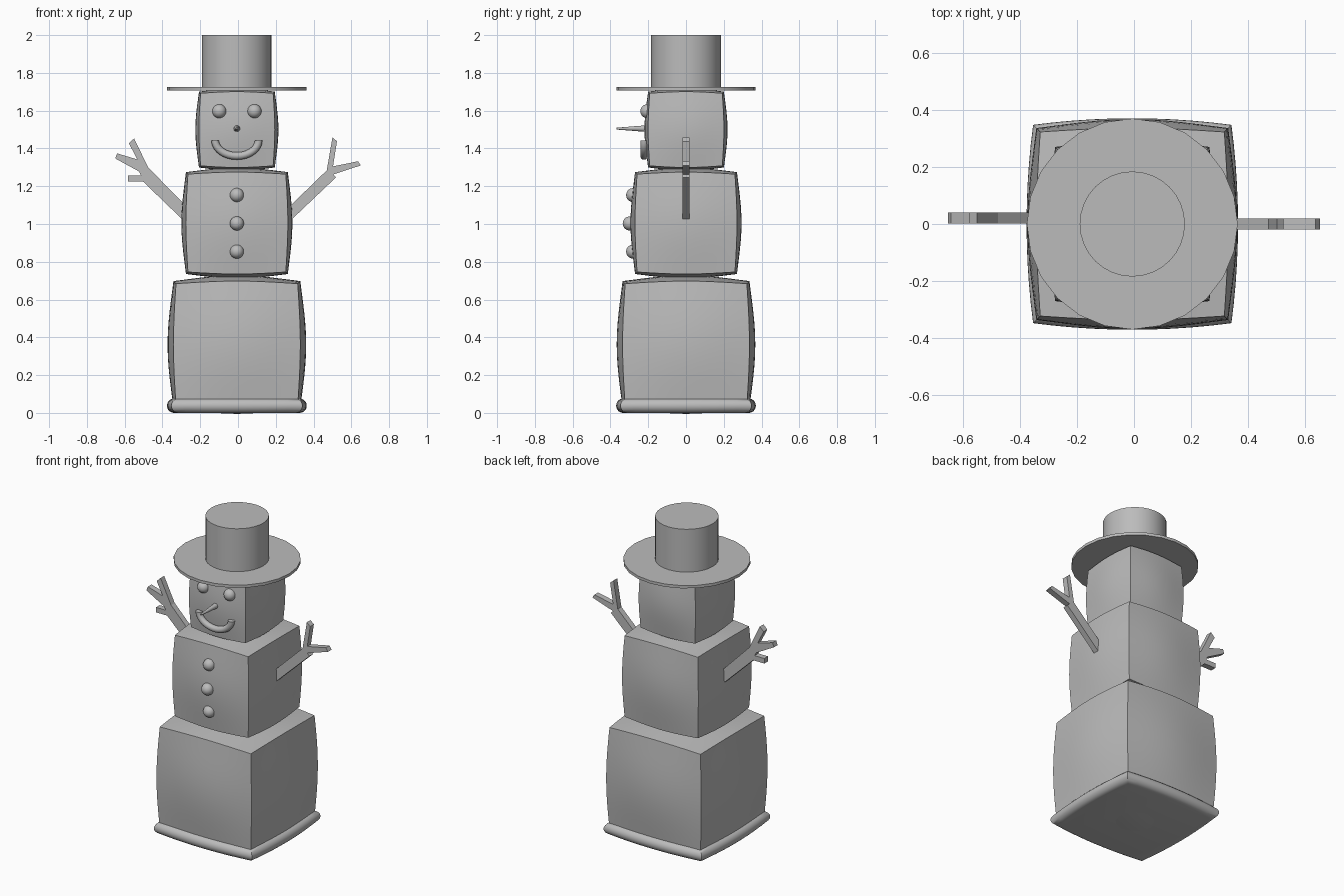
import bpy, bmesh, math
from mathutils import Matrix, Vector

if "Cube" in bpy.data.objects:
    bpy.data.objects.remove(bpy.data.objects["Cube"])

CX = -0.006  # the body axis sits slightly off centre

grey = bpy.data.materials.new("plain_grey")
grey.use_nodes = True
GREY = (0.5, 0.5, 0.5, 1)
grey.diffuse_color = GREY
grey.node_tree.nodes["Principled BSDF"].inputs["Base Color"].default_value = GREY


def finish(name, bm, smooth=True):
    bmesh.ops.recalc_face_normals(bm, faces=bm.faces)
    mesh = bpy.data.meshes.new(name)
    bm.to_mesh(mesh)
    bm.free()
    mesh.materials.append(grey)
    obj = bpy.data.objects.new(name, mesh)
    bpy.context.collection.objects.link(obj)
    if smooth:
        bpy.ops.object.select_all(action="DESELECT")
        obj.select_set(True)
        bpy.context.view_layer.objects.active = obj
        bpy.ops.object.shade_smooth_by_angle(angle=math.radians(35))
    return obj


def pillow(name, z, face, corner):
    """Cube blended towards a sphere: face centres bulge out, edges stay crisp."""
    bm = bmesh.new()
    bmesh.ops.create_cube(bm, size=2)
    bmesh.ops.subdivide_edges(bm, edges=bm.edges[:], cuts=11, use_grid_fill=True)
    bulge = (face - corner) / (1 - 1 / math.sqrt(3))
    for v in bm.verts:
        v.co = v.co * (face - bulge) + v.co.normalized() * bulge + Vector((CX, 0, z))
    return finish(name, bm)


def cone(name, r1, r2, depth, centre, turn=Matrix(), segments=24):
    bm = bmesh.new()
    bmesh.ops.create_cone(bm, cap_ends=True, segments=segments, radius1=r1, radius2=r2,
                          depth=depth, matrix=Matrix.Translation(centre) @ turn)
    return finish(name, bm)


def ball(name, x, y, z, radius=0.037):
    bm = bmesh.new()
    bmesh.ops.create_uvsphere(bm, u_segments=24, v_segments=14, radius=radius,
                              matrix=Matrix.Translation((x, y, z)))
    return finish(name, bm)


def loft(name, rings):
    """Skin a list of equal closed rings and cap both ends."""
    bm = bmesh.new()
    loops = [[bm.verts.new(p) for p in ring] for ring in rings]
    n = len(loops[0])
    for a, b in zip(loops, loops[1:]):
        for i in range(n):
            j = (i + 1) % n
            bm.faces.new((a[i], a[j], b[j], b[i]))
    bm.faces.new(loops[0])
    bm.faces.new(loops[-1])
    return finish(name, bm)


def slab(name, outline, y, thickness=0.037):
    """Flat outline in x and z, given thickness along y."""
    bm = bmesh.new()
    face = bm.faces.new([bm.verts.new((x, y - thickness / 2, z)) for x, z in outline])
    moved = bmesh.ops.extrude_face_region(bm, geom=[face])["geom"]
    bmesh.ops.translate(bm, vec=(0, thickness, 0),
                        verts=[g for g in moved if isinstance(g, bmesh.types.BMVert)])
    return finish(name, bm, smooth=False)


# Three stacked snow blocks
pillow("lower_body", 0.362, 0.367, 0.322)
pillow("middle_body", 1.005, 0.294, 0.259)
pillow("head", 1.5, 0.22, 0.192)


# Rounded roll around the foot, following the bowed square
def bowed_square(offset, z, steps=10):
    ring = []
    for side in range(4):
        turn = Matrix.Rotation(side * math.pi / 2, 3, "Z")
        for i in range(steps):
            t = 2 * i / steps - 1
            reach = 0.333 - 0.023 * t * t + offset
            ring.append(turn @ Vector((t * (0.31 + offset), -reach, z)) + Vector((CX, 0, 0)))
    return ring


roll = [math.pi * (i / 10 - 0.5) for i in range(11)]
loft("base_roll", [bowed_square(0.037 * math.cos(a), 0.038 + 0.038 * math.sin(a)) for a in roll])

# Hat
cone("hat_brim", 0.369, 0.369, 0.018, (CX, 0, 1.717))
cone("hat_crown", 0.184, 0.184, 0.28, (CX, 0, 1.86), segments=32)

# Eyes and buttons
for name, side in (("right_eye", -1), ("left_eye", 1)):
    ball(name, CX + side * 0.093, -0.205, 1.597)
for name, y, z in (("top_button", -0.28, 1.153), ("middle_button", -0.298, 1.003),
                   ("bottom_button", -0.28, 0.854)):
    ball(name, CX, y, z)

# Nose
cone("nose", 0.019, 0.005, 0.177, (CX, -0.2785, 1.505),
     Matrix.Rotation(math.pi / 2, 4, "X"), segments=16)

# Smiling mouth: a tube bent along a half ellipse
mouth = []
for i in range(25):
    a = math.pi * (1 + i / 24)
    centre = Vector((CX + 0.115 * math.cos(a), -0.222, 1.443 + 0.083 * math.sin(a)))
    out = Vector((0.083 * math.cos(a), 0, 0.115 * math.sin(a))).normalized()
    mouth.append([centre + 0.02 * (out * math.cos(b) + Vector((0, math.sin(b), 0)))
                  for b in (k * math.tau / 12 for k in range(12))])
loft("mouth", mouth)

# Twig arms with forked fingers
slab("left_arm", [(0.27, 1.09), (0.47, 1.284), (0.5, 1.459), (0.524, 1.438), (0.503, 1.305),
                  (0.635, 1.332), (0.65, 1.31), (0.503, 1.262), (0.519, 1.247),
                  (0.28, 1.02)], 0.0)
slab("right_arm", [(-0.28, 1.1), (-0.476, 1.3), (-0.55, 1.453), (-0.577, 1.427),
                   (-0.534, 1.342), (-0.64, 1.374), (-0.65, 1.347), (-0.524, 1.278),
                   (-0.513, 1.257), (-0.582, 1.257), (-0.582, 1.225), (-0.503, 1.225),
                   (-0.28, 1.01)], 0.021)
